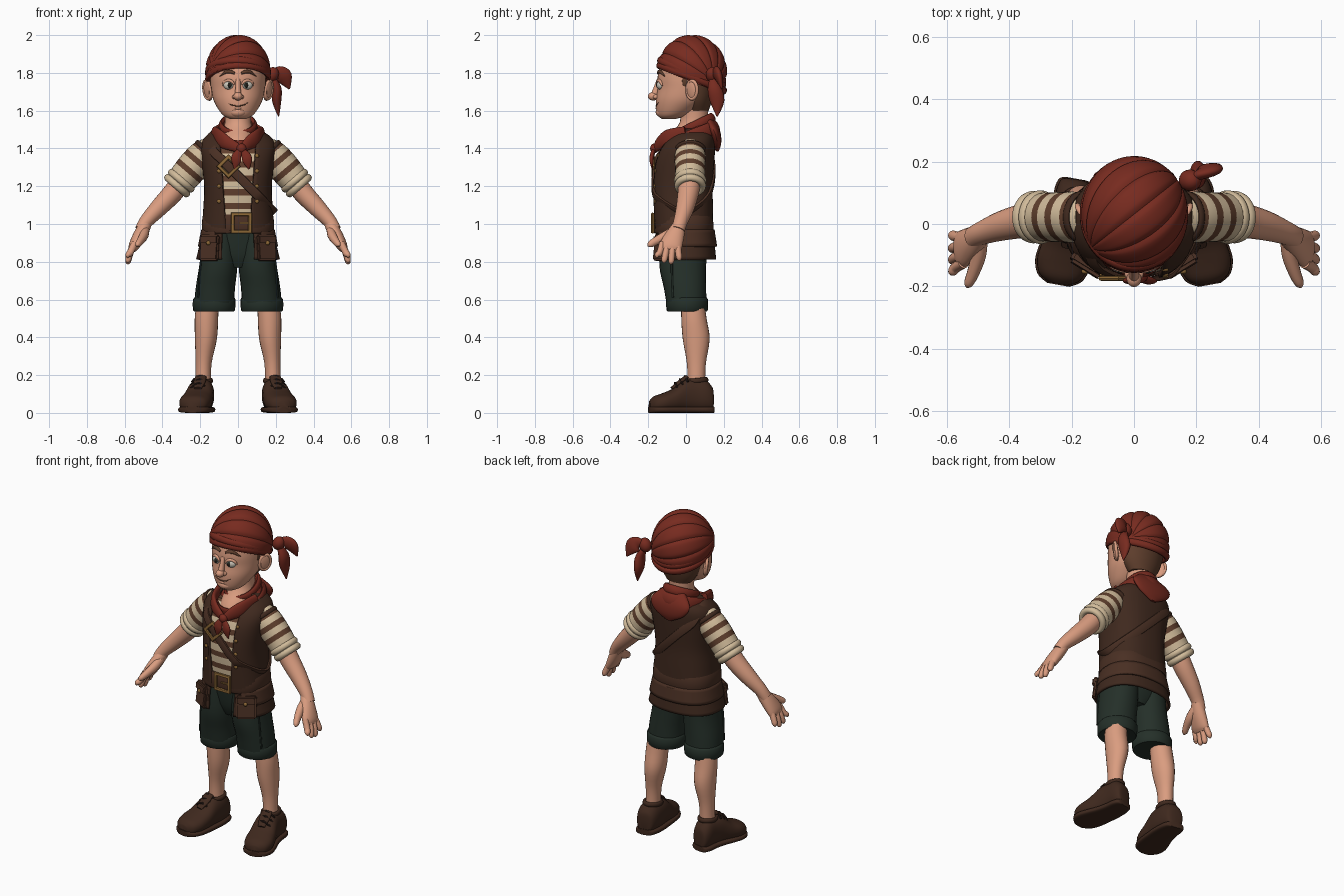
import bpy, bmesh, math
from mathutils import Vector, Matrix, Euler

def material(name, c):
    m = bpy.data.materials.new(name)
    m.diffuse_color = (*c, 1)
    return m

SKIN = material("skin", (0.70, 0.335, 0.215))
RED = material("red cloth", (0.185, 0.024, 0.014))
VEST = material("dark brown leather", (0.05, 0.022, 0.013))
STRAP = material("brown leather", (0.068, 0.029, 0.017))
CREAM = material("cream cloth", (0.64, 0.50, 0.325))
HAIR = material("warm brown", (0.115, 0.049, 0.026))
GREEN = material("dark green cloth", (0.018, 0.029, 0.022))
GOLD = material("brass", (0.27, 0.14, 0.038))
WHITE = material("eye white", (0.62, 0.58, 0.5))
DARK = material("near black", (0.022, 0.012, 0.009))

def finish(name, bm, mat, mirror=False):
    bmesh.ops.recalc_face_normals(bm, faces=bm.faces[:])
    me = bpy.data.meshes.new(name)
    bm.to_mesh(me)
    bm.free()
    me.materials.append(mat)
    ob = bpy.data.objects.new(name, me)
    bpy.context.collection.objects.link(ob)
    if mirror:
        ob.modifiers.new("mirror", 'MIRROR')
    return ob

def spline(rows, k, closed):
    n, out = len(rows), []
    get = (lambda i: rows[i % n]) if closed else (lambda i: rows[max(0, min(n - 1, i))])
    for i in range(n if closed else n - 1):
        for j in range(k):
            t = j / k
            out.append([0.5 * (2 * b + (c - a) * t + (2 * a - 5 * b + 4 * c - d) * t * t
                        + (3 * b - a - 3 * c + d) * t ** 3)
                        for a, b, c, d in zip(get(i - 1), get(i), get(i + 1), get(i + 2))])
    return out if closed else out + [list(rows[-1])]

# Skin an oval section along rows of (x, y, z, half width, half depth)
Z = (0, 0, 1)
def sweep(name, rows, mat, up=(0, 1, 0), axis=None, closed=False, n=24, k=4, p=1.0, cap=True, mirror=False):
    pts = spline(rows, k, closed)
    m, bm, rings = len(pts), bmesh.new(), []
    up = Vector(up).normalized()
    for i, q in enumerate(pts):
        a = pts[(i - 1) % m if closed else max(i - 1, 0)]
        b = pts[(i + 1) % m if closed else min(i + 1, m - 1)]
        t = (Vector(axis) if axis else Vector(b[:3]) - Vector(a[:3])).normalized()
        side = up.cross(t).normalized()
        u2 = t.cross(side)
        ring = []
        for j in range(n):
            c, s = math.cos(2 * math.pi * j / n), math.sin(2 * math.pi * j / n)
            c, s = math.copysign(abs(c) ** p, c), math.copysign(abs(s) ** p, s)
            ring.append(bm.verts.new(Vector(q[:3]) + side * c * max(q[3], .001) + u2 * s * max(q[4], .001)))
        rings.append(ring)
    for i in range(m if closed else m - 1):
        a, b = rings[i], rings[(i + 1) % m]
        for j in range(n):
            bm.faces.new((a[j], a[(j + 1) % n], b[(j + 1) % n], b[j]))
    if cap and not closed:
        bm.faces.new(rings[0])
        bm.faces.new(rings[-1])
    return finish(name, bm, mat, mirror)

def ring(name, c, e1, e2, a, b, thick, wide, mat, mirror=False, n=12):
    c, e1, e2 = Vector(c), Vector(e1), Vector(e2)
    rows = []
    for i in range(16):
        t = i * math.pi / 8
        rows.append((*(c + e1 * a * math.cos(t) + e2 * b * math.sin(t)), thick, wide))
    return sweep(name, rows, mat, up=e1.cross(e2), closed=True, n=n, k=3, mirror=mirror)

def ball(name, loc, scale, mat, rot=(0, 0, 0), mirror=False, seg=20):
    bm = bmesh.new()
    bmesh.ops.create_uvsphere(bm, u_segments=seg, v_segments=seg // 2, radius=1,
                              matrix=Matrix.LocRotScale(Vector(loc), Euler(rot), Vector(scale)))
    return finish(name, bm, mat, mirror)

def box(name, loc, size, mat, rot=(0, 0, 0), mirror=False):
    bm = bmesh.new()
    bmesh.ops.create_cube(bm, size=1, matrix=Matrix.LocRotScale(Vector(loc), Euler(rot), Vector(size)))
    bmesh.ops.bevel(bm, geom=bm.edges[:], offset=min(size) * .3, segments=2, affect='EDGES')
    return finish(name, bm, mat, mirror)

def frame(name, c, w, h, ang):
    r = Matrix.Rotation(ang, 3, 'Y')
    rows = [(*(Vector(c) + r @ Vector((sx * w / 2, 0, sz * h / 2))), .014, .009)
            for sx, sz in ((-1, -1), (1, -1), (1, 1), (-1, 1))]
    sweep(name, rows, GOLD, closed=True, k=1, n=8)

def cut(bm, co, no):
    bmesh.ops.bisect_plane(bm, geom=bm.verts[:] + bm.edges[:] + bm.faces[:], plane_co=co, plane_no=no)

def stripes(ob, d, period, duty, second):
    d = Vector(d).normalized()
    bm = bmesh.new()
    bm.from_mesh(ob.data)
    vals = [v.co.dot(d) for v in bm.verts]
    for i in range(math.floor(min(vals) / period), math.ceil(max(vals) / period)):
        for f in (0, duty):
            cut(bm, d * (i + f) * period, d)
    for f in bm.faces:
        f.material_index = int((f.calc_center_median().dot(d) / period) % 1 > duty)
    bm.to_mesh(ob.data)
    bm.free()
    ob.data.materials.append(second)

# Open the front of a garment shell and give it thickness
def open_front(ob, x0, slope, z0, thick):
    bm = bmesh.new()
    bm.from_mesh(ob.data)
    for s in (-1, 1):
        cut(bm, (s * x0, 0, z0), (s, 0, -slope))
    mids = [(f, f.calc_center_median()) for f in bm.faces]
    dead = [f for f, c in mids if c.y < 0 and abs(c.x) < x0 + slope * (c.z - z0)]
    bmesh.ops.delete(bm, geom=dead, context='FACES')
    bm.to_mesh(ob.data)
    bm.free()
    s = ob.modifiers.new("thickness", 'SOLIDIFY')
    s.thickness, s.offset = thick, 0

def surf(rows, x, z, s, q):
    for a, b in zip(rows, rows[1:]):
        if a[2] <= z <= b[2]:
            t = (z - a[2]) / (b[2] - a[2])
            cy, rx, ry = (a[i] + (b[i] - a[i]) * t for i in (1, 3, 4))
            return cy + s * ry * max(0, 1 - abs(x / rx) ** q) ** (1 / q)

# Head, neck, hair
HEAD = [(0, -.09, 1.557, .045, .04), (0, -.07, 1.575, .078, .078), (0, -.045, 1.61, .106, .112),
        (0, -.015, 1.66, .131, .144), (0, 0, 1.72, .142, .15), (0, .005, 1.78, .146, .155),
        (0, .02, 1.85, .145, .153), (0, .03, 1.92, .11, .12)]
sweep("head", HEAD, SKIN, axis=Z, n=40)
sweep("neck", [(0, -.005, 1.41, .1, .122), (0, .01, 1.46, .088, .11), (0, .042, 1.54, .07, .074), (0, .04, 1.64, .075, .08)],
      SKIN, axis=Z)
sweep("back_hair", [(0, .065, 1.6, .08, .055), (0, .06, 1.66, .12, .08), (0, .055, 1.76, .148, .11)], HAIR, axis=Z)
ball("sideburn", (.138, -.005, 1.76), (.011, .018, .035), HAIR, mirror=True)
ball("ear", (.157, .03, 1.707), (.014, .038, .056), SKIN, (0, .15, -.6), True)
ring("ear_rim", (.162, .032, 1.71), (.56, .83, 0), (.12, 0, 1), .032, .047, .009, .009, SKIN, True)

# Face
sweep("nose_bridge", [(0, -.138, 1.765, .014, .016), (0, -.153, 1.72, .014, .018), (0, -.168, 1.68, .018, .02)], SKIN)
ball("nose_tip", (0, -.174, 1.676), (.024, .028, .022), SKIN)
ball("nostril", (.018, -.158, 1.673), (.013, .018, .012), SKIN, mirror=True)
ball("chin", (0, -.126, 1.592), (.045, .035, .028), SKIN)
ball("eye", (.05, -.137, 1.735), (.028, .018, .023), WHITE, (0, 0, .25), True)
ball("iris", (.045, -.152, 1.735), (.0125, .006, .014), GREEN, (0, 0, .2), True)
ball("pupil", (.045, -.156, 1.735), (.007, .004, .008), DARK, (0, 0, .2), True)
def face_line(name, pts, r, d, mat, mirror=True):
    sweep(name, [(x, surf(HEAD, x, z, -1, 2) + d, z, r * s, r * s) for x, z, s in pts], mat, n=10, mirror=mirror)
face_line("upper_eyelid", [(.02, 1.738, .6), (.034, 1.755, 1), (.054, 1.76, 1), (.072, 1.75, 1), (.082, 1.733, .5)], .008, -.004, SKIN)
face_line("eyebrow", [(.018, 1.798, .7), (.04, 1.806, 1.1), (.065, 1.804, 1), (.098, 1.782, .3)], .009, -.004, HAIR)
face_line("lower_lip", [(-.025, 1.617, .3), (0, 1.613, 1), (.025, 1.617, .3)], .008, .003, SKIN, False)
face_line("mouth", [(-.05, 1.638, .4), (-.03, 1.629, 1), (0, 1.625, 1), (.03, 1.63, 1), (.055, 1.645, .4)], .0028, -.001, HAIR, False)

# Head scarf with folds gathered at the knot
bm = bmesh.new()
bmesh.ops.create_uvsphere(bm, u_segments=96, v_segments=32, radius=1)
turn = Vector((.75, .55, -.2)).to_track_quat('Z', 'Y')
for v in bm.verts:
    a, s = math.atan2(v.co.y, v.co.x), math.hypot(v.co.x, v.co.y)
    w = turn @ v.co * (1.005 - .055 * s * (1 - abs(math.sin(6 * a))) ** 3)
    v.co = (w.x * .173, .031 + w.y * .186, 1.802 + w.z * .199)
bmesh.ops.bisect_plane(bm, geom=bm.verts[:] + bm.edges[:] + bm.faces[:], plane_co=(0, 0, 1.765),
                       plane_no=(0, .4, 1), clear_inner=True)
finish("head_scarf", bm, RED)
for i, dz in enumerate((.008, .036)):
    ring("head_scarf_band_%d" % i, (0, .03, 1.765 + dz), (1, 0, .03 - .06 * i), (0, 1, -.4), .16, .172 - .004 * i, .014, .02, RED)
ball("scarf_knot", (.18, .14, 1.79), (.035, .035, .042), RED, (.2, .4, .3))
sweep("scarf_tail_long", [(.18, .14, 1.78, .012, .012), (.205, .15, 1.72, .024, .036), (.205, .165, 1.65, .024, .038),
                          (.215, .165, 1.57, .003, .004)], RED)
sweep("scarf_tail_short", [(.18, .145, 1.79, .012, .012), (.215, .16, 1.80, .036, .018), (.245, .175, 1.775, .044, .02),
                           (.272, .19, 1.715, .004, .004)], RED)

# Striped shirt
TORSO = [(0, -.012, .95, .172, .136), (0, -.017, 1.08, .163, .14), (0, -.021, 1.2, .158, .142), (0, -.01, 1.33, .172, .14),
         (0, .01, 1.41, .18, .124), (0, .03, 1.46, .15, .1), (0, .04, 1.5, .08, .07)]
ARM = Vector((.65, 0, -.76))
stripes(sweep("shirt", TORSO[:-1], CREAM, axis=Z, n=40, p=.8), Z, .074, .57, HAIR)
sleeve = sweep("sleeve", [(.145, .022, 1.405, .062, .066), (.187, .022, 1.362, .081, .081), (.25, .022, 1.29, .084, .08),
                          (.315, .022, 1.21, .076, .077)], CREAM, mirror=True)
stripes(sleeve, ARM, .066, .55, HAIR)
for i, (x, z, r) in enumerate(((.3, 1.23, .068), (.322, 1.203, .066))):
    ring("sleeve_cuff_%d" % i, (x, .022, z), (.76, 0, .65), (0, 1, 0), r, r, .018, .02, CREAM, True)

# Vest
vest = sweep("vest", [(x, y, z, a + .013, b + .012) for x, y, z, a, b in TORSO], VEST, axis=Z, n=48, p=.8, cap=False)
open_front(vest, .072, .07, 1.1, .016)
ring("armhole_trim", (.163, .022, 1.387), (.76, 0, .65), (0, 1, 0), .071, .076, .009, .013, VEST, True)
for z in (1.36, 1.28, 1.2, 1.12):
    ball("vest_button", (.1, surf(TORSO, .1, z, -1, 2.5) - .024, z), (.011, .007, .011), GOLD, mirror=True, seg=12)

# Shoulder strap around the body
front = ((-.13, .025), (-.09, .023), (-.05, .016), (.0, .014), (.045, .016), (.085, .023), (.12, .025))
loop = [(x, surf(TORSO, x, 1.255 - x, -1, 2.5) - d, 1.255 - x, .008, .024) for x, d in front]
loop += [(.183, -.05, 1.07, .008, .024), (.183, .03, 1.07, .008, .024)]
loop += [(x, surf(TORSO, x, 1.255 - x, 1, 2.5) + .022, 1.255 - x, .008, .024) for x in (.12, .04, -.05, -.13)]
loop += [(-.15, .085, 1.45, .008, .024), (-.152, .03, 1.472, .008, .024), (-.15, -.04, 1.445, .008, .024)]
sweep("shoulder_strap", loop, STRAP, up=(1, 0, 1), closed=True, n=12, p=.5)
frame("strap_buckle", (-.05, -.174, 1.305), .072, .072, math.pi / 4)

# Belt, buckle, skirt tiers and pouches
belt = [(0, -.012, z, r, r - .034) for z, r in ((.95, .182), (.958, .192), (1.04, .188), (1.048, .178))]
sweep("belt", belt, STRAP, axis=Z, n=48, p=.8, k=2)
ring("belt_edge", (0, -.01, .96), (1, 0, 0), (0, 1, 0), .182, .154, .01, .009, VEST)
frame("belt_buckle", (.018, -.177, 1.005), .092, .092, 0)
box("buckle_prong", (.035, -.177, 1.005), (.06, .012, .012), GOLD)
SKIRT = [(0, -.012, .97, .178, .148), (0, -.012, .9, .194, .156), (0, -.01, .812, .215, .163)]
open_front(sweep("vest_skirt", SKIRT, VEST, axis=Z, n=48, p=.85, cap=False), .085, 0, .9, .014)
tier = [(0, -.01, .97, .188, .155), (0, -.008, .88, .207, .167)]
open_front(sweep("skirt_tier", tier, STRAP, axis=Z, n=48, p=.85, cap=False), .12, 0, .9, .012)
box("pouch", (.15, -.132, .873), (.115, .028, .135), STRAP, (-.12, 0, .55), True)
box("pouch_flap", (.15, -.134, .915), (.12, .034, .055), STRAP, (-.12, 0, .55), True)
ball("pouch_stud", (.157, -.152, .9), (.012, .009, .012), GOLD, mirror=True, seg=12)

# Neckerchief
TILT = (0, -.45, 1)
sweep("neckerchief", [(0, .0, 1.40, .13, .125), (0, .02, 1.45, .135, .13), (0, .04, 1.505, .105, .105),
                      (0, .05, 1.535, .082, .085)], RED, axis=TILT, n=32)
ring("neckerchief_roll", (0, .045, 1.518), (1, 0, 0), (0, 1, .48), .088, .095, .014, .026, RED)
ring("neckerchief_fold", (0, .025, 1.462), (1, 0, 0), (0, 1, .38), .13, .138, .013, .036, RED)
sweep("neckerchief_back", [(0, .11, 1.55, .07, .03), (0, .15, 1.49, .13, .03), (0, .165, 1.43, .1, .022),
                           (0, .165, 1.385, .02, .008)], RED)
for s in (-1, 1):
    sweep("neckerchief_front", [(s * .125, .0, 1.48, .018, .038), (s * .1, -.09, 1.455, .018, .046),
                                (s * .06, -.135, 1.43, .018, .036), (.015 + s * .01, -.16, 1.4, .014, .022)], RED, up=Z)
    sweep("neckerchief_tail", [(.018, -.168, 1.4, .01, .01), (.018 + s * .025, -.18, 1.36, .025, .012),
                               (.02 + s * .03, -.182, 1.33, .024, .01), (.02 + s * .038, -.178, 1.29, .003, .003)], RED)
ball("neckerchief_knot", (.018, -.168, 1.4), (.026, .022, .026), RED)

# Arms and hands
sweep("forearm", [(.29, .02, 1.24, .055, .06), (.345, .012, 1.165, .054, .056), (.42, -.005, 1.085, .047, .048),
                  (.485, -.028, 1.015, .037, .038), (.515, -.043, .968, .032, .036)], SKIN, mirror=True)
sweep("palm", [(.488, -.032, 1.0, .032, .033), (.52, -.058, .94, .035, .05), (.55, -.08, .885, .029, .06),
               (.562, -.085, .86, .018, .052)], SKIN, mirror=True)
for i, (y0, y1, z1) in enumerate(((-.125, -.152, .825), (-.098, -.115, .798), (-.07, -.078, .791), (-.044, -.036, .81))):
    sweep("finger_%d" % i, [(.546, y0, .9, .018, .017), (.57, (y0 + y1) / 2, .85, .018, .017),
                            (.582, y1, z1 + .01, .015, .015), (.585, y1, z1 - .004, .004, .004)],
          SKIN, n=12, mirror=True)
sweep("thumb", [(.49, -.045, .975, .022, .022), (.498, -.1, .94, .027, .024), (.515, -.155, .912, .022, .02),
                (.53, -.19, .892, .017, .015), (.534, -.203, .884, .004, .004)], SKIN, up=(1, 0, 0), n=14, mirror=True)

# Shorts
sweep("shorts_hips", [(0, -.012, .77, .07, .08), (0, -.012, .84, .16, .108), (0, -.012, .98, .165, .13)], GREEN, axis=Z, p=.85)
sweep("shorts_leg", [(.092, -.014, .95, .09, .125), (.104, -.017, .78, .101, .124), (.12, -.005, .66, .104, .112),
                     (.127, .004, .56, .106, .104)], GREEN, axis=Z, p=.92, mirror=True)
sweep("shorts_cuff", [(.127, .006, .537, .1, .098), (.127, .006, .543, .111, .109), (.126, .006, .6, .113, .111),
                      (.125, .006, .612, .1, .098)], GREEN, axis=Z, k=2, mirror=True)
sweep("side_seam", [(.185, -.075, .9, .005, .006), (.202, -.075, .75, .005, .006), (.21, -.07, .61, .005, .006)],
      GREEN, n=8, mirror=True)

# Legs
sweep("leg", [(.16, .035, .6, .058, .06), (.167, .042, .5, .062, .067), (.17, .054, .39, .058, .071),
              (.182, .055, .26, .042, .05), (.185, .055, .13, .041, .046)], SKIN, axis=Z, mirror=True)

# Shoes
SHOE = [(.185, .143, .068, .025, .045), (.187, .135, .075, .047, .066), (.189, .1, .09, .061, .085), (.191, .045, .093, .066, .09),
        (.2, -.01, .09, .071, .086), (.215, -.07, .066, .08, .062), (.229, -.125, .054, .083, .05),
        (.238, -.17, .046, .066, .041), (.243, -.192, .038, .03, .026)]
TOE = (.18, -1, 0)
sweep("shoe", SHOE, VEST, up=Z, axis=TOE, p=.85, n=28, mirror=True)
sweep("sole", [(x, y * 1.015, .017, a + .006, .017) for x, y, z, a, b in SHOE], VEST, up=Z, axis=TOE, p=.55, n=28, mirror=True)
ring("shoe_collar", (.187, .055, .17), (1, 0, 0), (0, 1, .1), .045, .054, .01, .014, VEST, True)
sweep("shoe_tongue", [(.197, .005, .192, .03, .01), (.203, -.03, .165, .032, .012), (.212, -.075, .13, .02, .008)],
      VEST, up=Z, mirror=True)
for i, (y, z) in enumerate(((-.002, .19), (-.028, .174), (-.054, .154))):
    x = .2 - y * .15
    sweep("lace_%d" % i, [(x - .045, y + .012, z - .026, .006, .006), (x, y - .004, z + .004, .006, .006),
                          (x + .045, y + .012, z - .026, .006, .006)], DARK, up=Z, n=8, mirror=True)

bpy.ops.object.select_all(action='SELECT')
bpy.context.view_layer.objects.active = bpy.context.scene.objects["head"]
bpy.ops.object.shade_smooth_by_angle(angle=math.radians(42))
